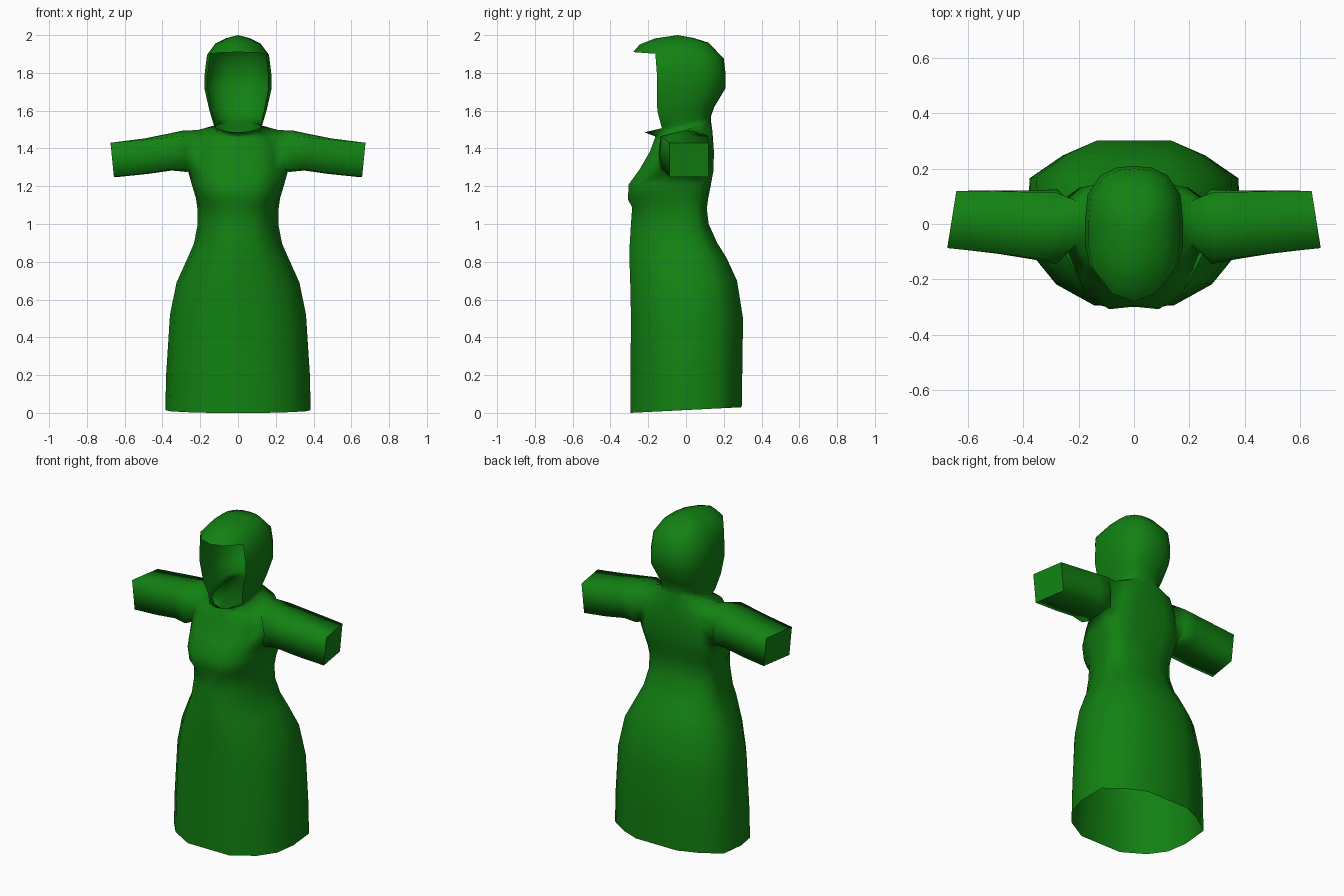
import bpy, bmesh

if "Cube" in bpy.data.objects:
    bpy.data.objects.remove(bpy.data.objects["Cube"])

green = bpy.data.materials.new("green cloth")
green.diffuse_color = (0.006, 0.22, 0.006, 1)
green.use_nodes = True
green.node_tree.nodes["Principled BSDF"].inputs["Base Color"].default_value = green.diffuse_color

# Half cross-sections from front centre round the side to back centre:
# (fraction of half width, fraction of front / back depth)
GOWN = [(0, -1), (.37, -1), (.73, -.74), (.93, -.42), (1, 0),
        (.98, .56), (.68, .83), (.37, 1), (0, 1)]
CHEST = [(0, -.97), (.4, -1), (.72, -.82), (.95, -.42), (1, 0),
         (.97, .6), (.75, .9), (.4, 1), (0, 1)]
HOOD = [(0, -1), (.48, -.9), (.9, -.58), (1, -.28), (1, .05),
        (.95, .5), (.68, .84), (.36, .97), (0, 1)]

# Rings: section, half width, front y, back y, front z, back z
RINGS = [
    (GOWN, .385, -.295, .295, .0, .03),
    (GOWN, .38, -.293, .298, .2, .22),
    (GOWN, .36, -.292, .302, .54, .5),
    (GOWN, .325, -.295, .27, .68, .70),
    (GOWN, .265, -.300, .215, .83, .82),
    (GOWN, .233, -.298, .165, .89, .90),
    (GOWN, .214, -.292, .12, .99, 1.0),
    (GOWN, .215, -.285, .11, 1.09, 1.08),
    (CHEST, .223, -.308, .118, 1.13, 1.14),
    (CHEST, .245, -.303, .132, 1.21, 1.21),
    (CHEST, .265, -.245, .145, 1.29, 1.28),   # armpit
    (CHEST, .25, -.19, .148, 1.385, 1.38),    # arm middle
    (CHEST, .215, -.165, .14, 1.455, 1.49),   # shoulder
    (HOOD, .125, -.165, .133, 1.465, 1.54),   # neck
    (HOOD, .128, -.22, .132, 1.485, 1.57),    # chin lip
    (HOOD, .152, -.262, .15, 1.59, 1.62),     # open hood from here
    (HOOD, .177, -.265, .21, 1.71, 1.72),
    (HOOD, .177, -.265, .21, 1.79, 1.79),
    (HOOD, .164, -.28, .20, 1.91, 1.875),     # brim
    (HOOD, .118, -.245, .12, 1.95, 1.96),
    (HOOD, .06, -.165, .04, 1.982, 1.985),
]
ARMPIT, SHOULDER, CHIN, BRIM = 10, 12, 14, 18

bm = bmesh.new()

# Gown and hood surface, right half
rows = []
for section, w, f, b, zf, zb in RINGS:
    row = []
    for sx, sy in section:
        y = -sy * f if sy < 0 else sy * b
        t = (y - f) / (b - f)
        row.append(bm.verts.new((sx * w, y, zf + (zb - zf) * t)))
    rows.append(row)

for i in range(len(rows) - 1):
    for j in range(8):
        arm_hole = ARMPIT <= i < SHOULDER and j in (3, 4)
        face_hole = CHIN <= i < BRIM and j < 2
        if not (arm_hole or face_hole):
            bm.faces.new((rows[i][j], rows[i][j + 1],
                          rows[i + 1][j + 1], rows[i + 1][j]))

# Crown of the hood
tip = bm.verts.new((0, -.045, 2.0))
for j in range(8):
    bm.faces.new((rows[-1][j], rows[-1][j + 1], tip))

# Sleeve, lofted out of the arm hole; x at front, x at back,
# front y, back y, bottom z, top z, bulge of the side middles
a, m, s = rows[ARMPIT], rows[ARMPIT + 1], rows[SHOULDER]
s[4].co.z = 1.497
loop = [a[3], a[4], a[5], m[5], s[5], s[4], s[3], m[3]]
for xf, xb, yf, yb, z0, z1, g in [
        (.29, .285, -.135, .115, 1.285, 1.465, .03),
        (.37, .365, -.122, .115, 1.29, 1.458, .02),
        (.50, .49, -.105, .118, 1.268, 1.445, .008),
        (.675, .642, -.087, .12, 1.25, 1.43, 0)]:
    ym, zm = (yf + yb) / 2, (z0 + z1) / 2
    pts = [(yf, z0), (ym, z0 - g / 3), (yb, z0), (yb + g / 3, zm),
           (yb, z1), (ym, z1 + g), (yf, z1), (yf - g / 3, zm)]
    ring = []
    for y, z in pts:
        x = xf + (xb - xf) * (y - yf) / (yb - yf) - .1 * (z1 - z)
        ring.append(bm.verts.new((x, y, z)))
    for k in range(8):
        n = (k + 1) % 8
        bm.faces.new((loop[k], loop[n], ring[n], ring[k]))
    loop = ring
cuff = bm.faces.new(loop)

# Smooth cloth with a crisp sleeve end
for face in bm.faces:
    face.smooth = True
for edge in cuff.edges:
    edge.smooth = False

mesh = bpy.data.meshes.new("hooded_gown")
bm.to_mesh(mesh)
bm.free()
mesh.materials.append(green)
gown = bpy.data.objects.new("hooded_gown", mesh)
bpy.context.collection.objects.link(gown)

# Left half
mirror = gown.modifiers.new("mirror", 'MIRROR')
mirror.use_clip = True
mirror.merge_threshold = .0005
